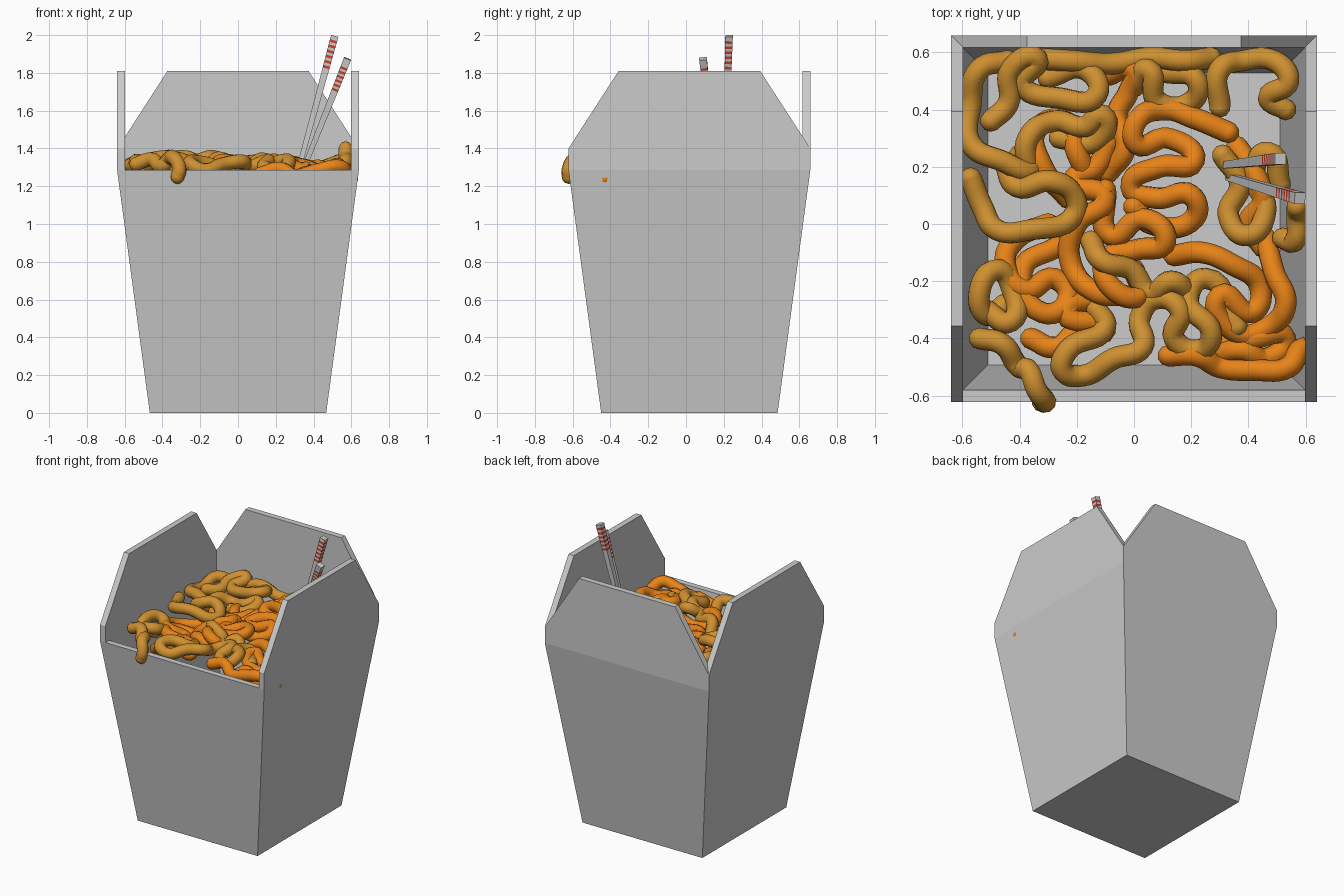
import bpy
import bmesh
import math
from mathutils import Vector

default_cube = bpy.data.objects.get("Cube")
if default_cube:
    bpy.data.objects.remove(default_cube, do_unlink=True)


def make_material(name, red, green, blue):
    material = bpy.data.materials.new(name)
    material.use_nodes = True
    colour = (red, green, blue, 1)
    material.diffuse_color = colour
    for node in material.node_tree.nodes:
        if node.type == "BSDF_PRINCIPLED":
            node.inputs["Base Color"].default_value = colour
    return material


card = make_material("pale card", 0.6, 0.6, 0.6)
gold = make_material("golden noodle", 0.62, 0.28, 0.03)
orange = make_material("orange noodle", 0.85, 0.24, 0.01)
red_paint = make_material("red paint", 0.65, 0.05, 0.02)


def add_object(name, bm, materials):
    mesh = bpy.data.meshes.new(name)
    bm.to_mesh(mesh)
    bm.free()
    for material in materials:
        mesh.materials.append(material)
    obj = bpy.data.objects.new(name, mesh)
    bpy.context.collection.objects.link(obj)
    return obj


def loft(name, rings, materials, pick_material=None):
    """Bridge equal-sized rings of points and cap both ends."""
    bm = bmesh.new()
    loops = [[bm.verts.new(point) for point in ring] for ring in rings]
    count = len(loops[0])
    for level, (low, high) in enumerate(zip(loops, loops[1:])):
        for i in range(count):
            j = (i + 1) % count
            face = bm.faces.new((low[i], low[j], high[j], high[i]))
            if pick_material:
                face.material_index = pick_material(level)
    bm.faces.new(reversed(loops[0]))
    bm.faces.new(loops[-1])
    bmesh.ops.recalc_face_normals(bm, faces=bm.faces)
    return add_object(name, bm, materials)


# Tapered carton with a rim, inner walls and a raised inner floor
CENTRE_Y = 0.018
RIM = 1.285
WIDTH = 0.64
THICK = 0.042


def square(half, z):
    corners = ((-1, -1), (1, -1), (1, 1), (-1, 1))
    return [(half * x, CENTRE_Y + half * y, z) for x, y in corners]


loft("carton", [square(0.467, 0), square(WIDTH, RIM),
                square(WIDTH - THICK, RIM), square(0.51, 0.62)], [card])


# Three upright flaps with clipped corners
def flap(name, place):
    half = [(WIDTH, RIM), (WIDTH, 1.4), (0.375, 1.81)]
    outline = half + [(-u, z) for u, z in reversed(half)]
    rings = [[place(u, z, depth) for u, z in outline]
             for depth in (WIDTH - THICK, WIDTH)]
    loft(name, rings, [card])


flap("back_flap", lambda u, z, d: (u * 0.997, d + CENTRE_Y, z))
flap("left_flap", lambda u, z, d: (d, u + CENTRE_Y, z))
flap("right_flap", lambda u, z, d: (-d, u + CENTRE_Y, z))


# Square chopsticks with painted bands near the top
def chopstick(name, bottom, top, band_start, band_end):
    bottom, top = Vector(bottom), Vector(top)
    axis = (top - bottom).normalized()
    side = axis.cross(Vector((0, 1, 0))).normalized()
    depth = axis.cross(side)
    bands = 11
    stops = [0] + [band_start + (band_end - band_start) * i / bands
                   for i in range(bands + 1)] + [1]
    rings = []
    for t in stops:
        half = 0.012 + 0.008 * t
        middle = bottom.lerp(top, t)
        rings.append([middle + half * (a * side + b * depth)
                      for a, b in ((-1, -1), (1, -1), (1, 1), (-1, 1))])
    loft(name, rings, [card, red_paint],
         lambda level: 1 if 0 < level <= bands and level % 2 else 0)


chopstick("back_chopstick", (0.31, 0.205, 1.25), (0.512, 0.228, 1.995), 0.77, 0.97)
chopstick("front_chopstick", (0.33, 0.165, 1.25), (0.58, 0.09, 1.875), 0.73, 0.93)


# Noodles: round tubes along smooth paths given in hundredths
RADIUS = 0.038


def noodle(name, material, height, path, wave=0.025, tuck=0.03):
    curve = bpy.data.curves.new(name, "CURVE")
    curve.dimensions = "3D"
    curve.bevel_depth = RADIUS
    curve.bevel_resolution = 3
    curve.resolution_u = 7
    spline = curve.splines.new("BEZIER")
    spline.bezier_points.add(len(path) - 1)
    ends = []
    for i, (knot, point) in enumerate(zip(spline.bezier_points, path)):
        z = height + wave * math.sin(i * 1.9 + len(path))
        if i in (0, len(path) - 1):
            z -= tuck
        if len(point) > 2:
            z = point[2] / 100
        knot.co = (point[0] / 100, point[1] / 100, z)
        knot.handle_left_type = knot.handle_right_type = "AUTO"
        if i in (0, len(path) - 1):
            ends.append(knot.co.copy())
    # Turn the path into a mesh and round off both ends
    helper = bpy.data.objects.new(name + "_path", curve)
    bpy.context.collection.objects.link(helper)
    bpy.context.view_layer.update()
    tube = helper.evaluated_get(bpy.context.evaluated_depsgraph_get()).to_mesh()
    bm = bmesh.new()
    bm.from_mesh(tube)
    bpy.data.objects.remove(helper, do_unlink=True)
    for end in ends:
        ball = bmesh.ops.create_uvsphere(bm, u_segments=10, v_segments=6, radius=RADIUS)
        bmesh.ops.translate(bm, verts=ball["verts"], vec=end)
    for face in bm.faces:
        face.smooth = True
        face.material_index = 0
    add_object(name, bm, [material])


# Golden noodles around the edge of the pile
noodle("back_left_noodle", gold, 1.33,
       [(-50, 36), (-44, 42), (-43, 54), (-34, 58), (-39, 49), (-26, 44),
        (-13, 45), (-17, 54), (-30, 51)])
noodle("back_edge_noodle", gold, 1.31,
       [(-38, 58), (-22, 57), (-8, 56), (6, 58), (18, 57), (27, 58)])
noodle("left_noodle", gold, 1.31,
       [(-44, 57), (-54, 54), (-57, 42), (-57, 28), (-46, 22), (-36, 19), (-40, 24)])
noodle("left_loop_noodle", gold, 1.33,
       [(-57, 16), (-53, 6), (-48, -2), (-36, -2), (-21, 3), (-21, 10),
        (-29, 15), (-41, 13), (-45, 21)])
noodle("inner_left_noodle", gold, 1.3,
       [(-37, 19), (-37, 30), (-28, 36), (-17, 34), (-11, 38), (-13, 29), (-26, 30)])
noodle("back_middle_noodle", gold, 1.3,
       [(0, 48), (5, 54), (8, 43), (19, 42), (22, 50), (11, 53)])
noodle("back_right_noodle", gold, 1.31,
       [(30, 41), (30, 54), (38, 57), (49, 57), (54, 50), (47, 44), (53, 40)])
noodle("right_noodle", gold, 1.28,
       [(31, 24), (37, 14), (33, 3), (40, -4), (46, 5), (42, 17), (47, 25), (51, 14)])
noodle("right_wall_noodle", gold, 1.33,
       [(52, -5), (56, -6), (57, 3), (57, 6, 140)])
noodle("front_left_noodle", gold, 1.31,
       [(-52, -30), (-43, -34), (-43, -22), (-48, -16), (-54, -24), (-51, -32), (-45, -28)])
noodle("hanging_noodle", gold, 1.33,
       [(-54, -40), (-46, -42), (-40, -50), (-37, -51, 134), (-34, -58, 135),
        (-31, -62, 129), (-32, -62, 125)])
noodle("front_noodle", gold, 1.31,
       [(-13, -30), (-10, -36), (-23, -44), (-25, -51), (-18, -53), (-7, -47),
        (3, -43), (2, -33), (8, -26), (16, -30), (14, -40), (23, -44), (27, -38),
        (19, -27), (25, -19), (36, -36)])
noodle("front_middle_noodle", gold, 1.32,
       [(-15, -6), (-11, -13), (-1, -16), (6, -24), (13, -20), (19, -24)])

# Orange noodles heaped in the middle
noodle("centre_noodle", orange, 1.31,
       [(33, 32), (21, 37), (11, 40), (1, 36), (1, 28), (12, 30), (21, 22),
        (9, 20), (-1, 13), (8, 9), (20, 10), (21, 2), (6, 0), (0, 6)])
noodle("centre_loop_noodle", orange, 1.31,
       [(-10, 12), (-8, -4), (3, 2), (11, -6), (1, -9), (-10, -13), (-8, -22),
        (2, -25), (0, -16)])
noodle("centre_left_noodle", orange, 1.28,
       [(-9, 28), (-13, 20), (-21, 15), (-10, 9), (-20, 0), (-22, -14),
        (-13, -24), (-3, -25)])
noodle("left_low_noodle", orange, 1.27,
       [(-30, 0), (-41, -5), (-45, -14), (-38, -23), (-28, -19), (-23, -26),
        (-32, -31), (-39, -16), (-27, -8)])
noodle("front_low_noodle", orange, 1.26,
       [(-36, -40), (-27, -43), (-19, -37), (-10, -37), (-24, -31), (-14, -26)])
noodle("right_low_noodle", orange, 1.29,
       [(14, -11), (24, -10), (34, -14), (44, -22), (41, -31), (30, -25),
        (36, -38), (47, -36), (53, -28), (49, -17), (46, -5)])
noodle("front_right_noodle", orange, 1.28,
       [(12, -46), (22, -46), (30, -50), (42, -51), (54, -50), (58, -44), (60, -43, 124)])
noodle("front_right_loop_noodle", orange, 1.25,
       [(28, -46), (38, -44), (46, -47), (53, -40), (42, -40), (33, -42)])
noodle("back_low_noodle", orange, 1.27,
       [(-9, 52), (0, 54), (-2, 46), (-6, 38), (-3, 27), (-9, 18)])
noodle("upper_left_noodle", orange, 1.26,
       [(-23, 9), (-32, 20), (-34, 33), (-24, 36), (-20, 25), (-15, 15)])
noodle("right_side_noodle", orange, 1.26,
       [(36, 27), (42, 18), (45, 8), (40, 0), (45, -8)])
